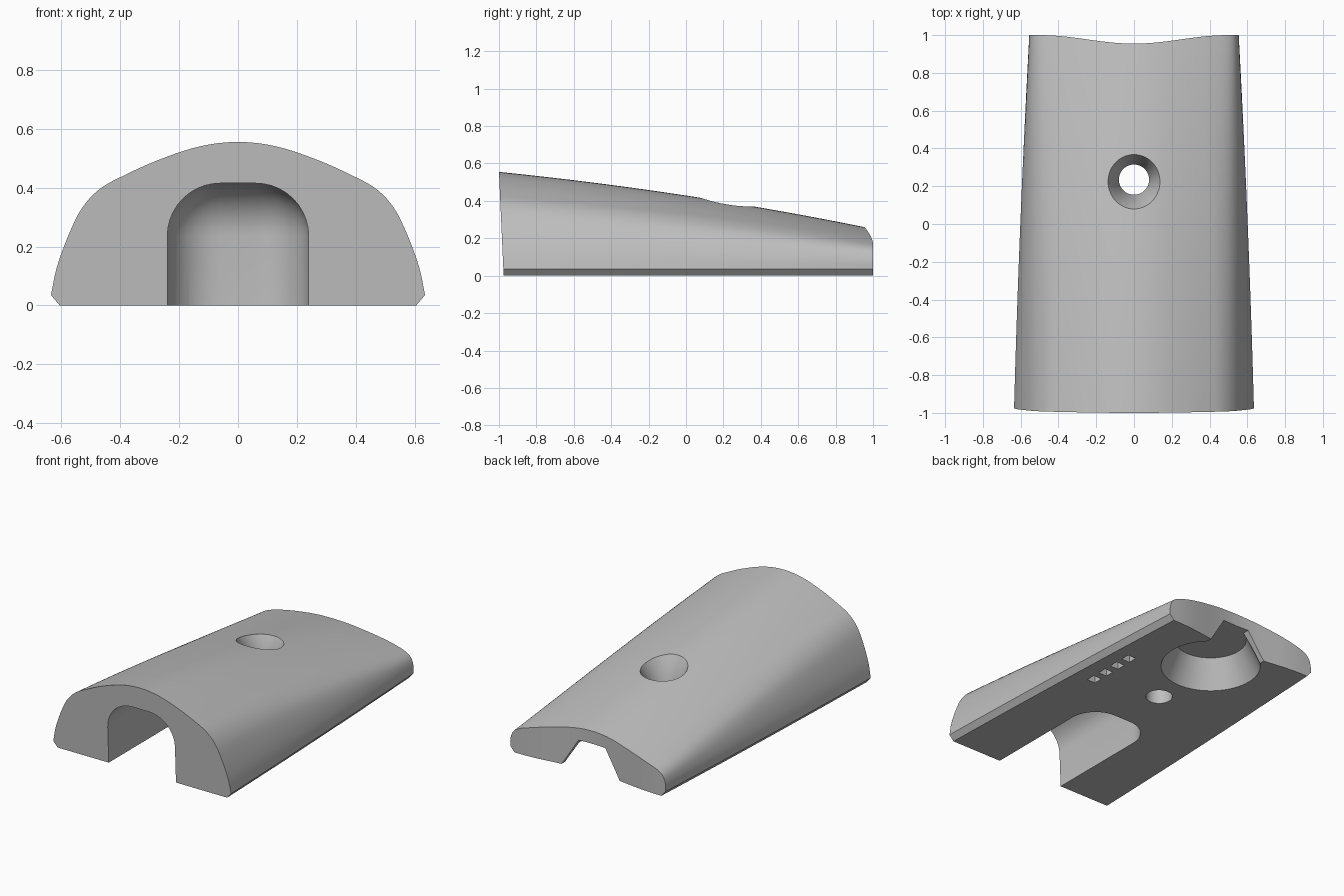
import bpy, bmesh, math
from mathutils import Vector

cube = bpy.data.objects.get("Cube")
if cube:
    bpy.data.objects.remove(cube, do_unlink=True)

grey = bpy.data.materials.new("plain_grey")
grey.use_nodes = True
grey.diffuse_color = (0.52, 0.52, 0.52, 1)
grey.node_tree.nodes["Principled BSDF"].inputs["Base Color"].default_value = grey.diffuse_color


def make_object(name, bm):
    bmesh.ops.recalc_face_normals(bm, faces=bm.faces[:])
    mesh = bpy.data.meshes.new(name)
    bm.to_mesh(mesh)
    bm.free()
    mesh.materials.append(grey)
    obj = bpy.data.objects.new(name, mesh)
    bpy.context.collection.objects.link(obj)
    return obj


def loft(name, rings):
    """Skin a list of equal rings of points and cap both ends."""
    bm = bmesh.new()
    loops = [[bm.verts.new(p) for p in ring] for ring in rings]
    n = len(loops[0])
    for a, b in zip(loops, loops[1:]):
        for i in range(n):
            j = (i + 1) % n
            bm.faces.new((a[i], a[j], b[j], b[i]))
    bm.faces.new(loops[0])
    bm.faces.new(loops[-1])
    return make_object(name, bm)


def circle(radius, y, z, count=64):
    angles = [math.tau * i / count for i in range(count)]
    return [(radius * math.cos(a), y + radius * math.sin(a), z) for a in angles]


def box(name, low, high, bevel=0):
    bm = bmesh.new()
    bmesh.ops.create_cube(bm, size=1)
    low, high = Vector(low), Vector(high)
    for v in bm.verts:
        v.co = (low + high) / 2 + v.co * (high - low)
    if bevel:
        bmesh.ops.bevel(bm, geom=bm.edges[:], offset=bevel, segments=10,
                        profile=0.5, affect='EDGES')
    return make_object(name, bm)


def smooth_curve(pts, steps=4):
    """Catmull-Rom curve through the points."""
    pts = [Vector(p) for p in pts]
    ext = [2 * pts[0] - pts[1]] + pts + [Vector((-pts[-2].x, pts[-2].y))]
    out = []
    for a, b, c, d in zip(ext, ext[1:], ext[2:], ext[3:]):
        for k in range(steps):
            t = k / steps
            out.append(0.5 * (2 * b + (c - a) * t + (2 * a - 5 * b + 4 * c - d) * t * t
                              + (3 * b - a - 3 * c + d) * t ** 3))
    return out + [pts[-1]]


# Half cross-sections (x, z) from the lower edge to the crown
front_half = smooth_curve([(.635, .035), (.615, .13), (.575, .24), (.53, .33), (.47, .395),
                           (.39, .44), (.27, .494), (.13, .54), (0, .555)])
back_half = smooth_curve([(.555, .035), (.553, .085), (.535, .132), (.495, .162), (.42, .187),
                          (.33, .21), (.22, .232), (.11, .248), (0, .253)])
front_half.insert(0, Vector((.605, 0)))
back_half.insert(0, Vector((.525, 0)))


# Body: tapered arch with a slightly leaning front face
def body_ring(y):
    f = .42 + .504 * y + .084 * y * y
    half = [a.lerp(b, f) for a, b in zip(front_half, back_half)]
    lean = .5 * (1 - y) if y < 1 else 0
    right = [(p.x, y + lean * (.025 - .045 * p.y), p.y) for p in half]
    return right + [(-x, yy, z) for x, yy, z in reversed(right[:-1])]


body = loft("arched_body", [body_ring(-1 + i * .07) for i in range(31)])

# Cutters: concave back end
edge = []
for i in range(41):
    x = -.5 + i / 40
    edge.append((x, .955 + .0225 * (1 - math.cos(math.tau * x))))
edge = [(-.9, 1.5), (-.9, 1)] + edge + [(.9, 1), (.9, 1.5)]
cutters = [loft("back_end_cutter", [[(x, y, z) for x, y in edge] for z in (-.3, .8)])]

# Front rounded channel
cutters.append(box("front_channel_cutter", (-.24, -1.6, -.6), (.24, -.11, .415), .18))

# Countersunk through hole
cutters.append(loft("screw_hole_cutter", [circle(.08, .235, -.1), circle(.08, .235, .26),
                                          circle(.145, .235, .395), circle(.21, .235, .53)]))

# Conical pocket under the back, with a flared slot to the back end
cutters.append(loft("cone_pocket_cutter", [circle(.347, .72, -.1), circle(.215, .72, .18)]))
slot = [(-.27, -.1), (.27, -.1), (.095, .178), (-.095, .178)]
cutters.append(loft("back_slot_cutter", [[(x, y, z) for x, z in slot] for y in (.74, 1.3)]))

# Row of small square recesses underneath
for i in range(4):
    y = .145 + .108 * i
    cutters.append(box("square_recess_cutter", (.405, y - .03, -.1), (.465, y + .03, .06)))

bpy.ops.object.select_all(action='DESELECT')
body.select_set(True)
bpy.context.view_layer.objects.active = body
for cutter in cutters:
    cutter.hide_render = True
    mod = body.modifiers.new("cut", 'BOOLEAN')
    mod.operation = 'DIFFERENCE'
    mod.solver = 'EXACT'
    mod.object = cutter
    bpy.ops.object.modifier_apply(modifier=mod.name)
    bpy.data.objects.remove(cutter, do_unlink=True)

bpy.ops.object.shade_smooth_by_angle(angle=math.radians(28))
